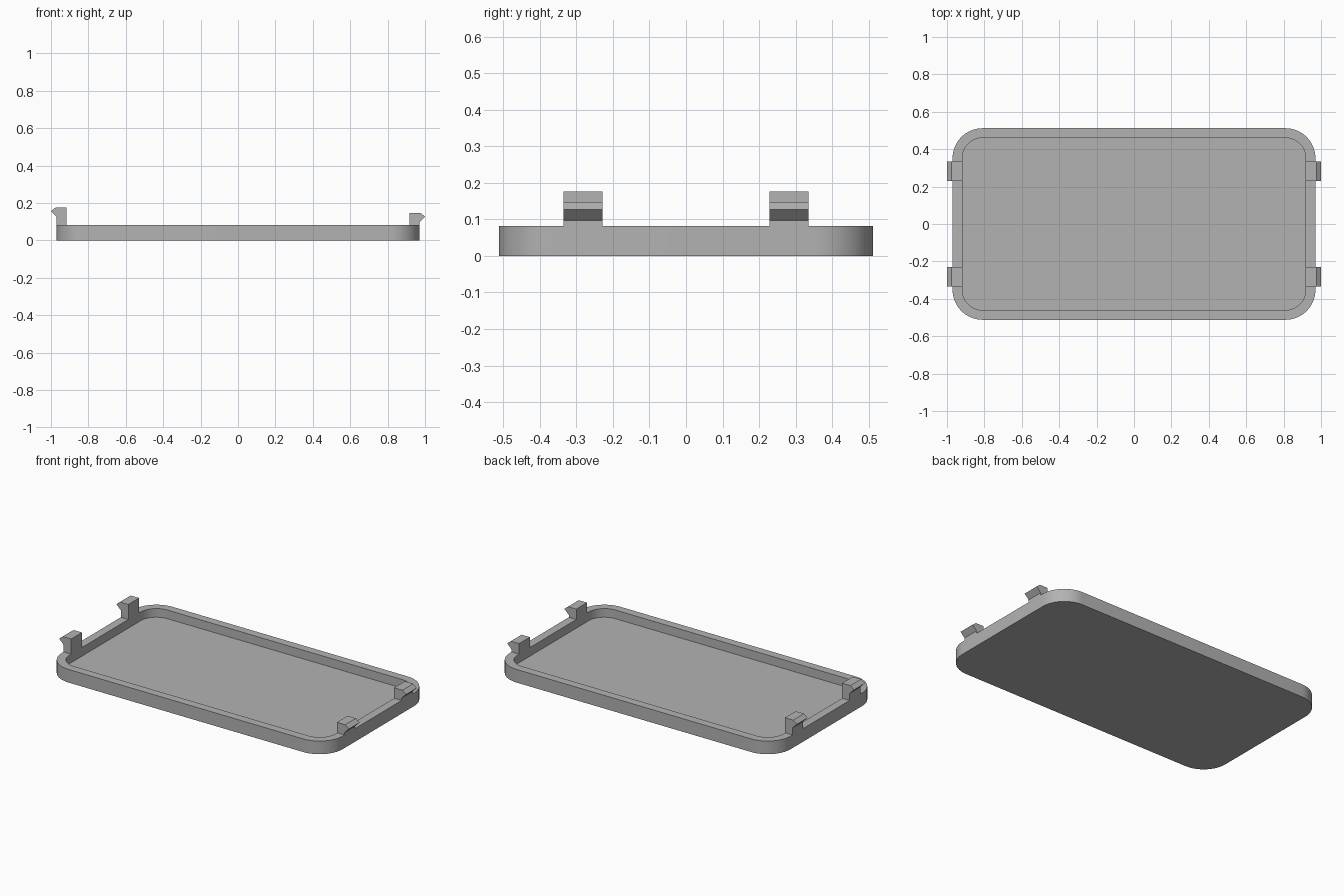
import bpy, bmesh, math

if "Cube" in bpy.data.objects:
    bpy.data.objects.remove(bpy.data.objects["Cube"])

gray = bpy.data.materials.new("plain gray")
gray.diffuse_color = (0.45, 0.45, 0.45, 1)
gray.use_nodes = True
gray.node_tree.nodes["Principled BSDF"].inputs["Base Color"].default_value = gray.diffuse_color


def finish(name, bm):
    bmesh.ops.recalc_face_normals(bm, faces=bm.faces)
    mesh = bpy.data.meshes.new(name)
    bm.to_mesh(mesh)
    bm.free()
    mesh.materials.append(gray)
    obj = bpy.data.objects.new(name, mesh)
    bpy.context.collection.objects.link(obj)
    return obj


def rounded_ring(bm, hx, hy, radius, z, steps=16):
    """Ring of vertices around a rounded rectangle."""
    ring = []
    for i, (sx, sy) in enumerate([(1, 1), (-1, 1), (-1, -1), (1, -1)]):
        for k in range(steps + 1):
            a = math.pi / 2 * (i + k / steps)
            ring.append(bm.verts.new((sx * (hx - radius) + radius * math.cos(a),
                                      sy * (hy - radius) + radius * math.sin(a), z)))
    return ring


# Tray: outer wall, flat rim, inner wall and floor
bm = bmesh.new()
rings = [rounded_ring(bm, 0.97, 0.512, 0.16, 0.0),
         rounded_ring(bm, 0.97, 0.512, 0.16, 0.082),
         rounded_ring(bm, 0.918, 0.46, 0.108, 0.082),
         rounded_ring(bm, 0.918, 0.46, 0.108, 0.028)]
for low, high in zip(rings, rings[1:]):
    for i in range(len(low)):
        j = (i + 1) % len(low)
        bm.faces.new((low[i], low[j], high[j], high[i]))
bm.faces.new(rings[0])
bm.faces.new(rings[-1])
tray = finish("tray", bm)
bpy.context.view_layer.objects.active = tray
tray.select_set(True)
bpy.ops.object.shade_smooth_by_angle(angle=math.radians(30))


# Snap clips: upright post with an outward hook, taller on the left end
def clip(name, side, y, top):
    profile = [(0.918, 0.082), (0.97, 0.082), (0.97, top - 0.05),
               (1.0, top - 0.02), (0.975, top), (0.918, top)]
    bm = bmesh.new()
    face = bm.faces.new([bm.verts.new((side * x, y - 0.053, z)) for x, z in profile])
    ext = bmesh.ops.extrude_face_region(bm, geom=[face])
    moved = [v for v in ext["geom"] if isinstance(v, bmesh.types.BMVert)]
    bmesh.ops.translate(bm, verts=moved, vec=(0, 0.106, 0))
    finish(name, bm)


for side, end, top in ((-1, "left", 0.176), (1, "right", 0.147)):
    for y, place in ((-0.282, "front"), (0.282, "back")):
        clip(f"{end}_{place}_clip", side, y, top)
